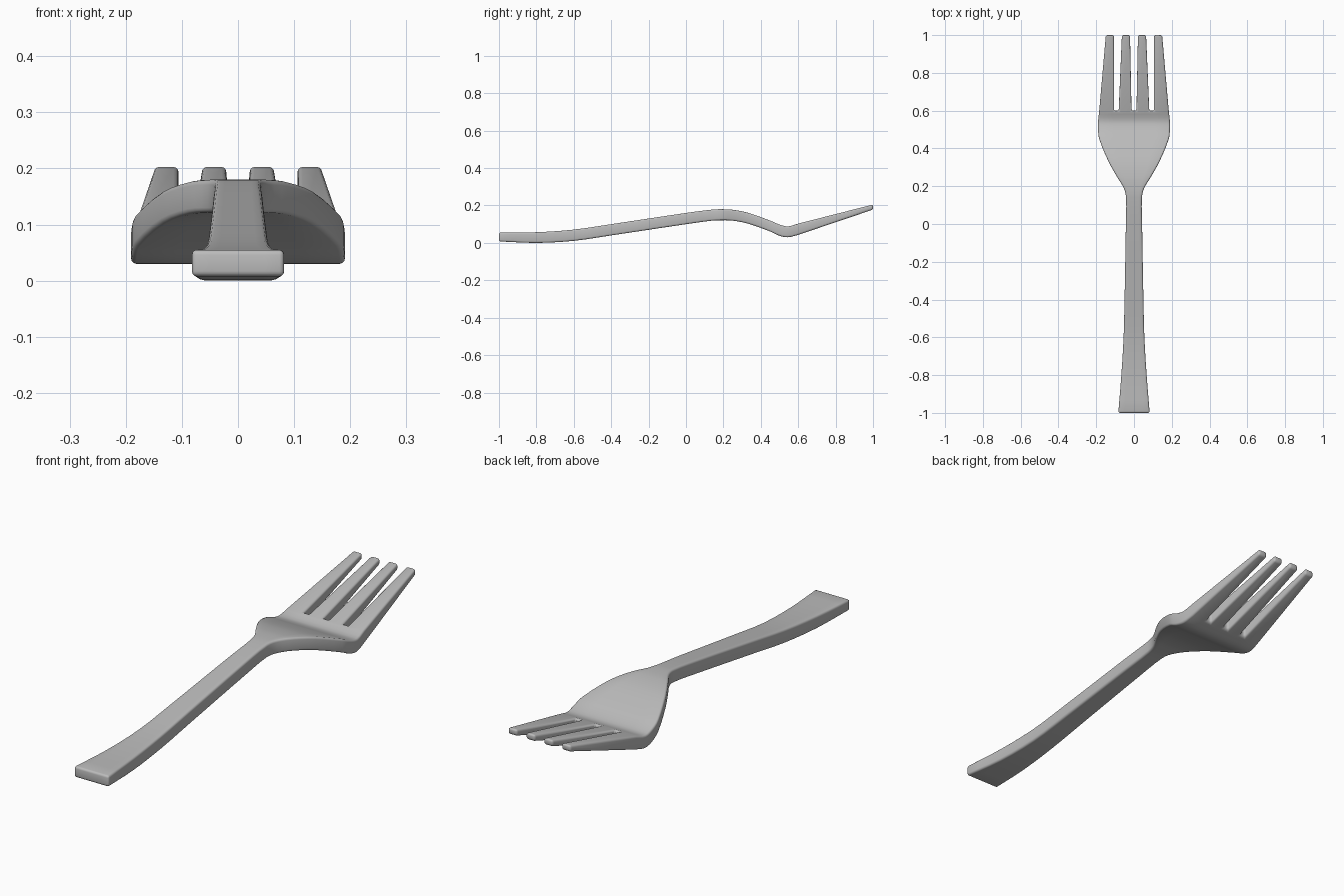
import bpy
import bmesh

cube = bpy.data.objects.get("Cube")
if cube:
    bpy.data.objects.remove(cube)

# Brushed steel
steel = bpy.data.materials.new("steel_grey")
steel.use_nodes = True
GREY = (0.5, 0.5, 0.5, 1)
steel.diffuse_color = GREY
bsdf = steel.node_tree.nodes["Principled BSDF"]
bsdf.inputs["Base Color"].default_value = GREY

# Stations along the fork: y, half width, bottom z, top z
STATIONS = [
    (-1.0, .083, .008, .055), (-.8, .067, .0, .057), (-.6, .055, .011, .071),
    (-.4, .05, .04, .1), (0, .043, .1, .16), (.14, .042, .119, .178),
    (.19, .054, .121, .18), (.25, .09, .119, .177), (.335, .137, .102, .16),
    (.45, .184, .061, .119), (.5, .19, .038, .098), (.545, .19, .03, .088),
    (.6, .184, .043, .103),
]
# Column edges at the tine roots and at the tips; each pair bounds one tine
ROOTS = [-.184, -.106, -.081, -.013, .013, .081, .106, .184]
TIPS = [-.149, -.106, -.064, -.021, .021, .064, .106, .149]
STEPS = 3


def smooth_rows(rows):
    """Pass a smooth curve through the stations."""
    def slope(i, k):
        a, b = rows[max(i - 1, 0)], rows[min(i + 1, len(rows) - 1)]
        return (b[k] - a[k]) / (b[0] - a[0])

    out = []
    for i in range(len(rows) - 1):
        p, q = rows[i], rows[i + 1]
        h = q[0] - p[0]
        for s in range(STEPS):
            t = s / STEPS
            row = [p[0] + h * t]
            for k in (1, 2, 3):
                row.append((2*t**3 - 3*t**2 + 1) * p[k] + (t**3 - 2*t**2 + t) * h * slope(i, k)
                           + (3*t**2 - 2*t**3) * q[k] + (t**3 - t**2) * h * slope(i + 1, k))
            out.append(row)
    return out + [rows[-1]]


bm = bmesh.new()


def add_row(y, xs, bottom, top):
    return [(bm.verts.new((x, y, bottom)), bm.verts.new((x, y, top))) for x in xs]


def bridge(a, b, i):
    """Top and bottom faces of one column between two rows."""
    for k in (0, 1):
        bm.faces.new((a[i][k], a[i + 1][k], b[i + 1][k], b[i][k]))


def wall(p, q):
    bm.faces.new((p[0], q[0], q[1], p[1]))


# Handle and bowl
columns = range(len(ROOTS) - 1)
rows = [add_row(y, [x / ROOTS[-1] * w for x in ROOTS], lo, hi)
        for y, w, lo, hi in smooth_rows(STATIONS)]
for a, b in zip(rows, rows[1:]):
    for i in columns:
        bridge(a, b, i)
    wall(a[0], b[0])
    wall(a[-1], b[-1])

# Handle end, tines and the slot ends between them
root, tip = rows[-1], add_row(1.0, TIPS, .178, .205)
for i in columns:
    wall(rows[0][i], rows[0][i + 1])
    if i % 2:
        wall(root[i], root[i + 1])
    else:
        bridge(root, tip, i)
        wall(tip[i], tip[i + 1])
        wall(root[i], tip[i])
        wall(root[i + 1], tip[i + 1])

bmesh.ops.recalc_face_normals(bm, faces=bm.faces)
mesh = bpy.data.meshes.new("fork")
bm.to_mesh(mesh)
bm.free()
mesh.materials.append(steel)
fork = bpy.data.objects.new("fork", mesh)
bpy.context.collection.objects.link(fork)

# Softened edges
bevel = fork.modifiers.new("soft_edges", "BEVEL")
bevel.width = .009
bevel.segments = 3
bevel.limit_method = "ANGLE"
bevel.angle_limit = .8

bpy.context.view_layer.objects.active = fork
fork.select_set(True)
bpy.ops.object.modifier_apply(modifier=bevel.name)
bpy.ops.object.shade_smooth_by_angle(angle=.7)
